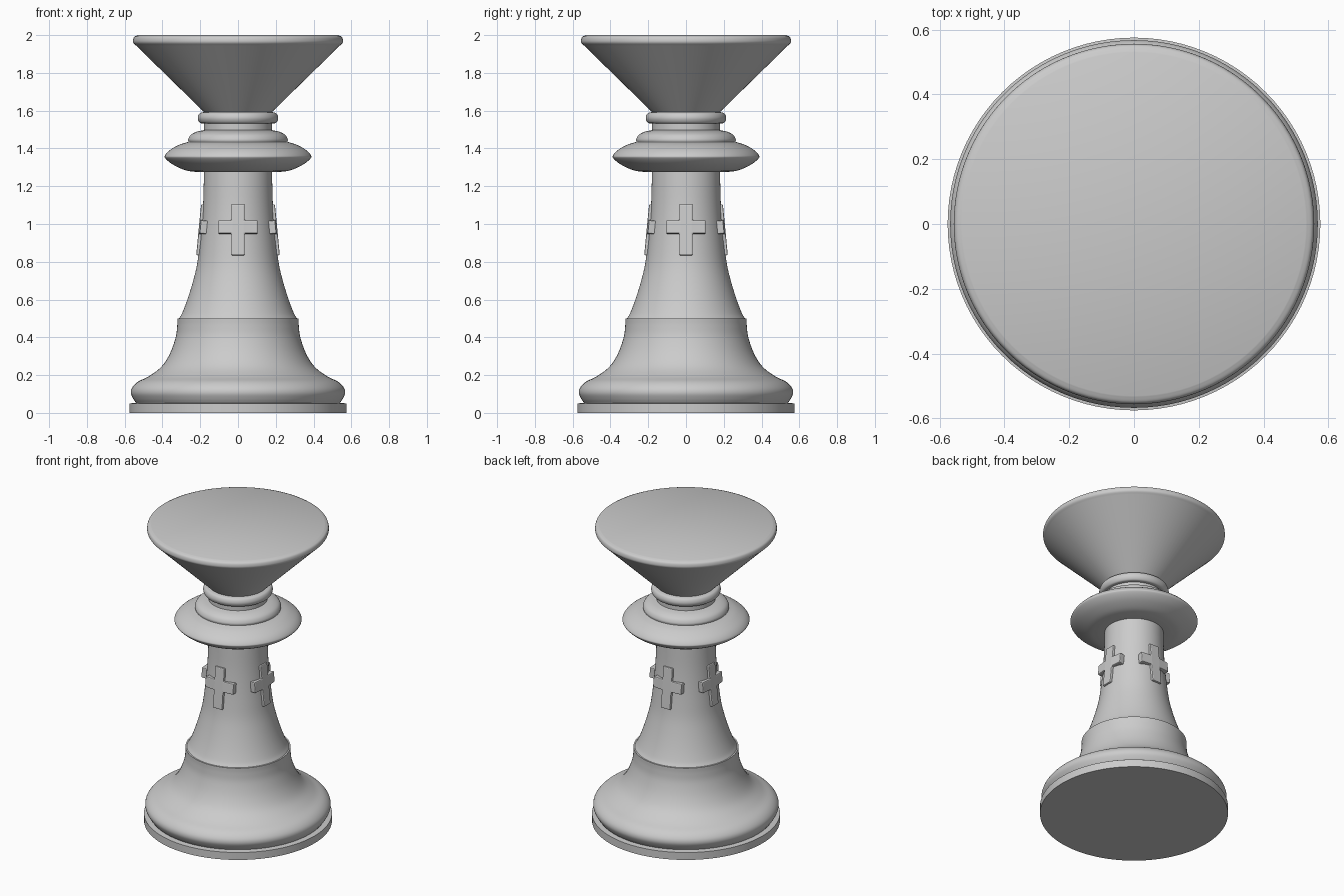
import bpy, bmesh, math
from mathutils import Vector

cube = bpy.data.objects.get("Cube")
if cube:
    bpy.data.objects.remove(cube, do_unlink=True)

GREY = (0.6, 0.6, 0.6, 1)
mat = bpy.data.materials.new("light grey")
mat.use_nodes = True
mat.diffuse_color = GREY
bsdf = next(n for n in mat.node_tree.nodes if n.type == 'BSDF_PRINCIPLED')
bsdf.inputs["Base Color"].default_value = GREY

SIDES = 96


def add_object(name, bm):
    mesh = bpy.data.meshes.new(name)
    bm.to_mesh(mesh)
    bm.free()
    mesh.materials.append(mat)
    obj = bpy.data.objects.new(name, mesh)
    bpy.context.scene.collection.objects.link(obj)
    return obj


def smooth_path(points, steps=5):
    """Catmull-Rom curve through the points."""
    p = [Vector(q) for q in points]
    p = [2 * p[0] - p[1]] + p + [2 * p[-1] - p[-2]]
    out = []
    for a, b, c, d in zip(p, p[1:], p[2:], p[3:]):
        for i in range(steps):
            t = i / steps
            out.append(0.5 * (2 * b + (c - a) * t + (2 * a - 5 * b + 4 * c - d) * t**2
                              + (3 * b - a - 3 * c + d) * t**3))
    return out + [p[-2]]


def lathe(name, profile, bottom=False, top=False):
    """Turn an upward (radius, height) profile round the z axis."""
    bm = bmesh.new()
    rings = [[bm.verts.new((r * math.cos(math.tau * i / SIDES),
                            r * math.sin(math.tau * i / SIDES), z))
              for i in range(SIDES)] for r, z in profile]
    for low, high in zip(rings, rings[1:]):
        for i in range(SIDES):
            j = (i + 1) % SIDES
            bm.faces.new((low[i], low[j], high[j], high[i]))
    if bottom:
        bm.faces.new(rings[0][::-1])
    if top:
        bm.faces.new(rings[-1])
    obj = add_object(name, bm)
    obj.data.shade_smooth()
    obj.data.set_sharp_from_angle(angle=math.radians(35))
    return obj


# Foot
lathe("plinth", [(0.575, 0), (0.575, 0.05), (0.54, 0.053)], bottom=True)
lathe("flared_base", smooth_path([
    (0.54, 0.053), (0.555, 0.075), (0.567, 0.105), (0.56, 0.135), (0.53, 0.165),
    (0.47, 0.195), (0.405, 0.245), (0.36, 0.315), (0.33, 0.4), (0.322, 0.46),
    (0.321, 0.5)]) + [Vector((0.312, 0.5))])

# Stem
lathe("stem", smooth_path([
    (0.312, 0.5), (0.295, 0.53), (0.268, 0.6), (0.24, 0.69), (0.218, 0.78),
    (0.204, 0.88), (0.192, 1.0), (0.184, 1.12), (0.18, 1.275)]))

# Collar, neck and neck ring
lathe("collar", [Vector((0.18, 1.275))] + smooth_path([
    (0.22, 1.275), (0.28, 1.285), (0.345, 1.315), (0.384, 1.347), (0.386, 1.364),
    (0.36, 1.392), (0.31, 1.42), (0.262, 1.435)]))
lathe("collar_step", smooth_path([
    (0.262, 1.435), (0.263, 1.45), (0.25, 1.472), (0.22, 1.488), (0.18, 1.497)]))
lathe("neck", [(0.18, 1.497), (0.18, 1.532)])
lathe("neck_ring", smooth_path([
    (0.18, 1.532), (0.202, 1.536), (0.213, 1.56), (0.204, 1.585), (0.18, 1.593)]))

# Head
lathe("head_cone", [(0.18, 1.593), (0.54, 1.945)])
lathe("head_rim", smooth_path([
    (0.54, 1.945), (0.553, 1.958), (0.556, 1.972), (0.55, 1.99), (0.53, 2.0)]), top=True)

# Raised crosses, gently curved round the stem
BAR, ARM = 0.035, 0.105
CELLS = [(-BAR, BAR, 0.95, 1.02), (-BAR, BAR, 0.835, 0.95), (-BAR, BAR, 1.02, 1.105),
         (-ARM, -BAR, 0.95, 1.02), (BAR, ARM, 0.95, 1.02)]
for n, side in enumerate(("front", "left", "back", "right")):
    bm = bmesh.new()
    for u0, u1, z0, z1 in CELLS:
        bm.faces.new([bm.verts.new((u, -(0.209 - 0.096 * (z - 0.97) - 0.7 * u * u), z))
                      for u, z in ((u0, z0), (u1, z0), (u1, z1), (u0, z1))])
    bmesh.ops.remove_doubles(bm, verts=bm.verts, dist=0.0001)
    cross = add_object(side + "_cross", bm)
    cross.rotation_euler.z = n * math.pi / 2
    solid = cross.modifiers.new("thickness", 'SOLIDIFY')
    solid.thickness, solid.offset = 0.04, -1
    bevel = cross.modifiers.new("soft edge", 'BEVEL')
    bevel.width, bevel.segments = 0.006, 2
    bevel.limit_method, bevel.angle_limit = 'ANGLE', math.radians(40)
